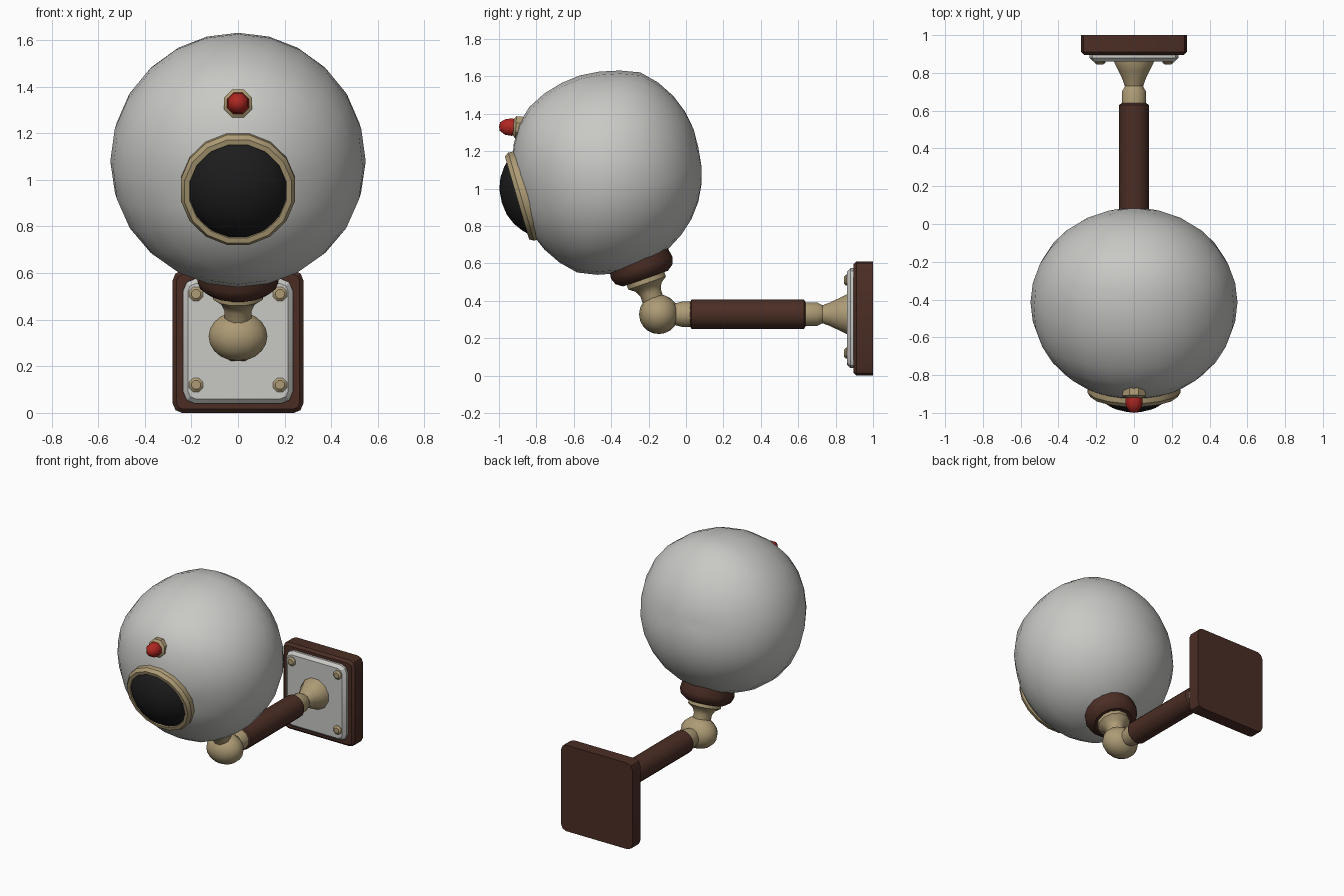
import bpy, bmesh, math
from mathutils import Vector

if "Cube" in bpy.data.objects:
    bpy.data.objects.remove(bpy.data.objects["Cube"])


def mat(name, rgb):
    m = bpy.data.materials.new(name)
    m.diffuse_color = (*rgb, 1)
    m.use_nodes = True
    m.node_tree.nodes["Principled BSDF"].inputs["Base Color"].default_value = m.diffuse_color
    return m


GREY = mat("light grey", (0.58, 0.58, 0.56))
TAN = mat("tan metal", (0.42, 0.33, 0.18))
BROWN = mat("dark brown", (0.07, 0.027, 0.018))
BLACK = mat("lens black", (0.012, 0.012, 0.012))
RED = mat("signal red", (0.42, 0.02, 0.015))


def finish(name, bm, material, angle=35):
    bmesh.ops.recalc_face_normals(bm, faces=bm.faces)
    me = bpy.data.meshes.new(name)
    bm.to_mesh(me)
    bm.free()
    me.materials.append(material)
    ob = bpy.data.objects.new(name, me)
    bpy.context.collection.objects.link(ob)
    bpy.ops.object.select_all(action='DESELECT')
    ob.select_set(True)
    bpy.context.view_layer.objects.active = ob
    bpy.ops.object.shade_smooth_by_angle(angle=math.radians(angle))
    return ob


def lathe(name, profile, origin, direction, material, n=16, angle=35):
    """Revolve (radius, distance) pairs around an axis; ends are closed."""
    bm = bmesh.new()
    q = Vector(direction).to_track_quat('Z', 'Y')
    rings = []
    for r, t in profile:
        rings.append([bm.verts.new(Vector(origin) + q @ Vector(
            (r * math.cos(2 * math.pi * (i + .5) / n),
             r * math.sin(2 * math.pi * (i + .5) / n), t))) for i in range(n)])
    for a, b in zip(rings, rings[1:]):
        for i in range(n):
            j = (i + 1) % n
            bm.faces.new((a[i], a[j], b[j], b[i]))
    bm.faces.new(rings[0])
    bm.faces.new(rings[-1])
    bmesh.ops.remove_doubles(bm, verts=bm.verts, dist=1e-5)
    return finish(name, bm, material, angle)


def slab(name, x, y0, y1, z0, z1, bevel, material):
    """Bevelled upright plate."""
    bm = bmesh.new()
    bmesh.ops.create_cube(bm, size=1)
    for v in bm.verts:
        v.co = Vector((v.co.x * 2 * x, (y0 + y1) / 2 + v.co.y * (y1 - y0),
                       (z0 + z1) / 2 + v.co.z * (z1 - z0)))
    upright = [e for e in bm.edges
               if abs(e.verts[0].co.y - e.verts[1].co.y) > 0.01]
    bmesh.ops.bevel(bm, geom=upright, offset=bevel * 2, segments=2,
                    profile=0.5, affect='EDGES')
    rim = [e for e in bm.edges if all(v.co.y < y0 + 1e-4 for v in e.verts)]
    bmesh.ops.bevel(bm, geom=rim, offset=bevel * 0.8, segments=1, affect='EDGES')
    return finish(name, bm, material, 25)


# Head shell: rounded ball whose side outline follows a radius-by-angle table
CENTRE = Vector((0, -0.415, 1.08))
AIM = Vector((0, -0.96, -0.28)).normalized()
OUTLINE = [(-44, .51), (13, .497), (41, .53), (72, .568), (89, .548), (120, .545),
           (146, .555), (166, .525), (196, .50), (229, .53), (253, .555),
           (268, .54), (316, .51), (373, .497)]


def outline_radius(deg):
    for (a, ra), (b, rb) in zip(OUTLINE, OUTLINE[1:]):
        if a <= deg <= b:
            return ra + (rb - ra) * (deg - a) / (b - a)


bm = bmesh.new()
bmesh.ops.create_uvsphere(bm, u_segments=24, v_segments=16, radius=1)
turn = AIM.to_track_quat('Z', 'Y')
for v in bm.verts:
    p = turn @ v.co
    w = p.y ** 2 + p.z ** 2
    deg = math.degrees(math.atan2(p.z, p.y)) % 360
    v.co = CENTRE + p * (0.548 * (1 - w) + outline_radius(deg) * w)
finish("head_shell", bm, GREY, 40)

# Lens with its surround
LENS = (0, -0.87, 0.96)
lathe("lens_ring", [(.23, -.09), (.248, -.03), (.25, .012), (.235, .035),
                    (.212, .035), (.205, .0)], LENS, AIM, TAN)
lathe("lens_dome", [(.213, -.02), (.213, .022), (.18, .055), (.13, .09),
                    (.07, .113), (0, .12)], LENS, AIM, BLACK, 20, 60)

# Signal lamp above the lens
FRONT = (0, -1, 0.06)
lathe("lamp_base", [(.062, -.06), (.065, .03), (.045, .045)],
      (0, -0.88, 1.325), FRONT, TAN, 8)
lathe("lamp", [(.04, 0), (.05, .05), (.046, .085), (.025, .115), (0, .12)],
      (0, -0.88, 1.325), FRONT, RED, 8, 50)

# Neck under the head, running down to the knuckle
NECK = (0, -0.33, 0.94)
lathe("neck_collar", [(.13, .2), (.165, .225), (.178, .26), (.165, .34)],
      (0, -0.15, 0.33), NECK, BROWN)
lathe("neck_cone", [(.06, .05), (.06, .12), (.075, .15), (.11, .175), (.11, .23)],
      (0, -0.15, 0.33), NECK, TAN, 12)

# Knuckle joint, wider across than deep
bm = bmesh.new()
bmesh.ops.create_uvsphere(bm, u_segments=14, v_segments=10, radius=0.106)
for v in bm.verts:
    v.co = Vector((v.co.x * 1.22, v.co.y - 0.145, v.co.z + 0.328))
finish("knuckle", bm, TAN, 40)

# Arm, with tan sleeves at each end
BACK = (0, 1, 0)
lathe("arm_sleeve", [(.055, -.08), (.07, -.02), (.07, .05)], (0, 0, .328), BACK, TAN, 12)
lathe("arm", [(.066, .02), (.08, .03), (.08, .63), (.066, .64)],
      (0, 0, .328), BACK, BROWN)
lathe("wall_flange", [(.066, .62), (.066, .70), (.05, .73), (.065, .77),
                      (.085, .81), (.11, .86), (.11, .88)], (0, 0, .328), BACK, TAN, 12)

# Wall mount: brown back board, light cover plate, four bolts
slab("wall_board", .28, .895, 1.0, 0.0, .61, .02, BROWN)
slab("cover_plate", .235, .86, .91, .04, .575, .025, GREY)
for sx in (-1, 1):
    for z in (.12, .51):
        lathe("bolt", [(.032, 0), (.032, .02), (.02, .03)],
              (sx * .18, .875, z), (0, -1, 0), TAN, 8)
